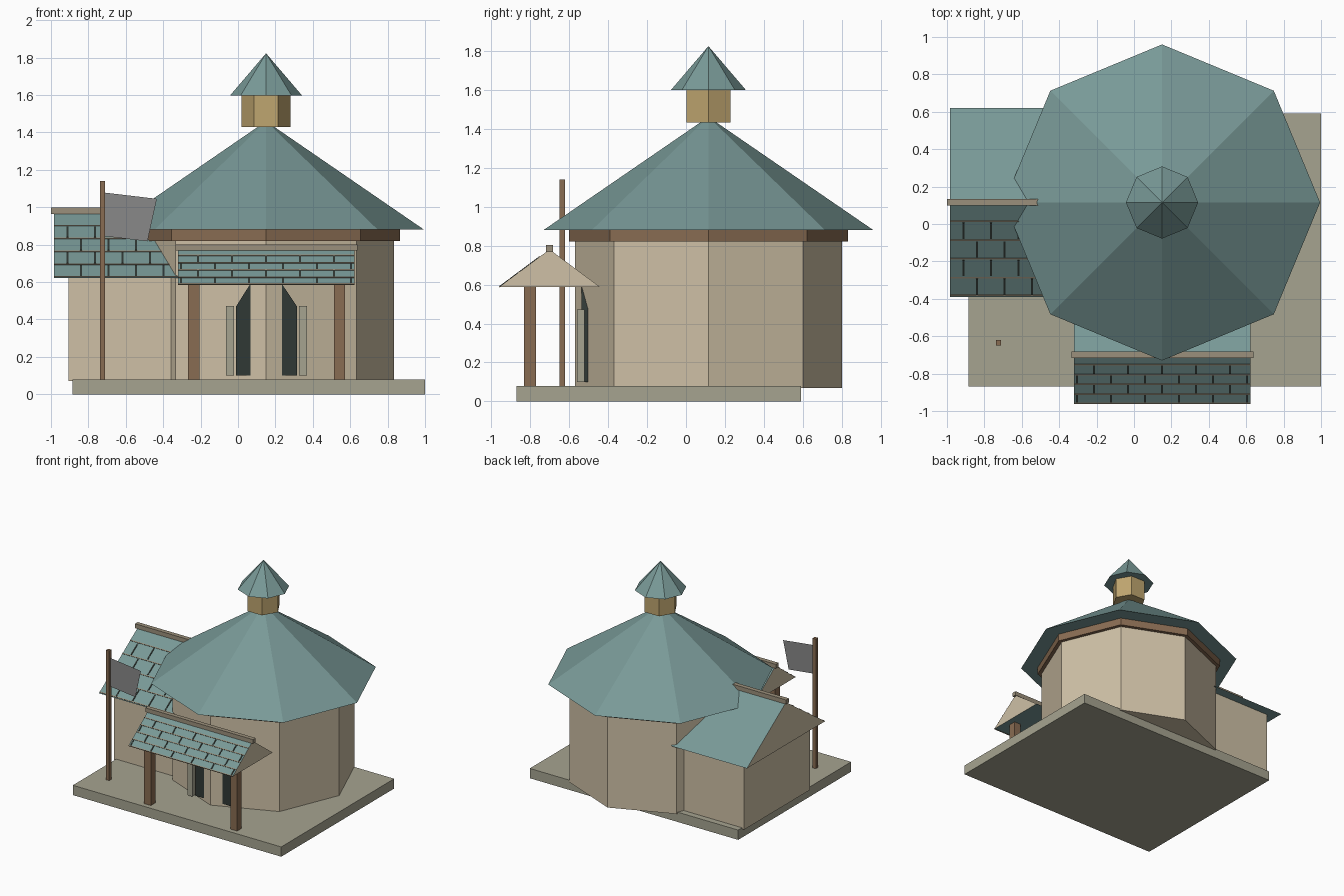
import bpy, bmesh, math
from mathutils import Matrix, Vector

if "Cube" in bpy.data.objects:
    bpy.data.objects.remove(bpy.data.objects["Cube"])


def material(name, rgb):
    m = bpy.data.materials.new(name)
    m.diffuse_color = (*rgb, 1)
    m.use_nodes = True
    m.node_tree.nodes["Principled BSDF"].inputs["Base Color"].default_value = m.diffuse_color
    return m


TEAL = material("teal_roof", (0.19, 0.32, 0.31))
WALL = material("plaster", (0.62, 0.53, 0.38))
WOOD = material("wood", (0.25, 0.15, 0.085))
TAN = material("ochre", (0.52, 0.38, 0.16))
STONE = material("stone", (0.38, 0.37, 0.28))
TRIM = material("trim", (0.33, 0.28, 0.20))
DARK = material("dark", (0.03, 0.04, 0.035))
GREY = material("grey", (0.25, 0.25, 0.25))


def finish(bm, name, *mats):
    bmesh.ops.recalc_face_normals(bm, faces=bm.faces)
    me = bpy.data.meshes.new(name)
    bm.to_mesh(me)
    bm.free()
    for m in mats:
        me.materials.append(m)
    ob = bpy.data.objects.new(name, me)
    bpy.context.collection.objects.link(ob)
    return ob


def add_box(bm, lo, hi, rot=Matrix()):
    """Box between two corners, optionally tilted about its own centre."""
    lo, hi = Vector(lo), Vector(hi)
    mat = Matrix.Translation((lo + hi) / 2) @ rot @ Matrix.Diagonal((*(hi - lo), 1))
    bmesh.ops.create_cube(bm, size=1, matrix=mat)


def box(name, lo, hi, mat):
    bm = bmesh.new()
    add_box(bm, lo, hi)
    return finish(bm, name, mat)


CX, CY = 0.15, 0.115


def drum(name, n, r1, r2, z0, z1, mat):
    """Upright n-sided prism or cone on the tower axis, one corner on +x."""
    bm = bmesh.new()
    ring = [(CX + math.cos(2 * math.pi * i / n), CY + math.sin(2 * math.pi * i / n)) for i in range(n)]
    at = lambda r, z: [bm.verts.new((CX + (x - CX) * r, CY + (y - CY) * r, z)) for x, y in ring]
    low = at(r1, z0)
    bm.faces.new(low)
    top = at(r2, z1) if r2 else [bm.verts.new((CX, CY, z1))]
    if r2:
        bm.faces.new(top)
    for i in range(n):
        j = (i + 1) % n
        bm.faces.new([low[i], low[j], top[j], top[i]] if r2 else [low[i], low[j], top[0]])
    return finish(bm, name, mat)


def extrude_xz(name, pts, y0, y1, mat):
    """Outline in the xz plane, extruded along y."""
    bm = bmesh.new()
    f = bm.faces.new([bm.verts.new((x, y0, z)) for x, z in pts])
    if y1 != y0:
        g = bmesh.ops.extrude_face_region(bm, geom=[f])
        bmesh.ops.translate(bm, vec=(0, y1 - y0, 0), verts=[v for v in g["geom"] if isinstance(v, bmesh.types.BMVert)])
    return finish(bm, name, mat)


def gable_roof(name, x0, x1, yc, half, z0, z1, rows, step, first_x, pitch):
    """Solid gable with plaster ends, and a tile pattern on its front slope."""
    bm = bmesh.new()
    ends = [[bm.verts.new((x, y, z)) for y, z in ((yc - half, z0), (yc + half, z0), (yc, z1))] for x in (x0, x1)]
    for e in ends:
        bm.faces.new(e).material_index = 1
    for i in range(3):
        j = (i + 1) % 3
        bm.faces.new((ends[0][i], ends[0][j], ends[1][j], ends[1][i]))
    finish(bm, name, TEAL, WALL)

    slope = (z1 - z0) / half
    tilt = Matrix.Rotation(math.atan(slope), 4, 'X')
    run = math.hypot(1, slope)
    lines, joints = bmesh.new(), bmesh.new()

    def on_slope(bm, xa, xb, d, length, thick):
        y, z = yc - d, z1 - slope * d
        add_box(bm, (xa, y - length / 2, z - thick / 2), (xb, y + length / 2, z + thick / 2), tilt)

    for k in range(1, rows):
        on_slope(lines, x0, x1, k * step, 0.007, 0.008)
        x = first_x + (k % 2 - 1) * pitch / 2
        while x < x1 - 0.005:
            if x > x0:
                on_slope(joints, x - 0.005, x + 0.005, (k + 0.5) * step, step * run * 0.85, 0.006)
            x += pitch
    on_slope(lines, x0, x1, rows * step - 0.004, 0.007, 0.008)
    finish(lines, name + "_tile_courses", TRIM)
    finish(joints, name + "_tile_joints", DARK)


# Base slab
box("base_slab", (-0.885, -0.87, 0), (1.0, 0.59, 0.08), STONE)

# Octagonal hall with frieze, roof and hexagonal cupola
drum("hall_walls", 8, 0.685, 0.685, 0.068, 0.83, WALL)
drum("hall_frieze", 8, 0.715, 0.715, 0.82, 0.885, WOOD)
drum("hall_roof", 8, 0.845, 0, 0.88, 1.46, TEAL)
drum("cupola", 6, 0.13, 0.13, 1.43, 1.60, TAN)
drum("cupola_roof", 8, 0.193, 0, 1.597, 1.823, TEAL)

# Side annex
box("annex_walls", (-0.905, -0.31, 0.07), (-0.32, 0.54, 0.63), WALL)
gable_roof("annex_roof", -0.985, -0.30, CY, 0.505, 0.622, 0.97, 5, 0.1, -0.912, 0.147)
box("annex_ridge_cap", (-1.0, 0.098, 0.965), (-0.40, 0.134, 1.0), TRIM)

# Front porch
gable_roof("porch_roof", -0.32, 0.623, -0.70, 0.258, 0.588, 0.78, 5, 0.052, -0.214, 0.182)
box("porch_ridge_cap", (-0.335, -0.717, 0.768), (0.638, -0.682, 0.802), TRIM)
for side, x in (("left", -0.237), ("right", 0.543)):
    box(f"porch_post_{side}", (x - 0.03, -0.83, 0.08), (x + 0.03, -0.77, 0.60), WOOD)

# Doorway straddling the front corner of the hall
extrude_xz("door", [(-0.01, 0.10), (0.315, 0.10), (0.315, 0.47), (0.235, 0.59), (0.065, 0.59), (-0.01, 0.47)],
           -0.535, -0.50, DARK)
for side, x in (("left", -0.043), ("right", 0.348)):
    box(f"door_jamb_{side}", (x - 0.022, -0.56, 0.10), (x + 0.022, -0.52, 0.473), STONE)

# Flagpole and flag
box("flagpole", (-0.739, -0.649, 0), (-0.711, -0.621, 1.14), WOOD)
extrude_xz("flag", [(-0.711, 1.078), (-0.434, 1.045), (-0.484, 0.818), (-0.711, 0.845)], -0.635, -0.635, GREY)
